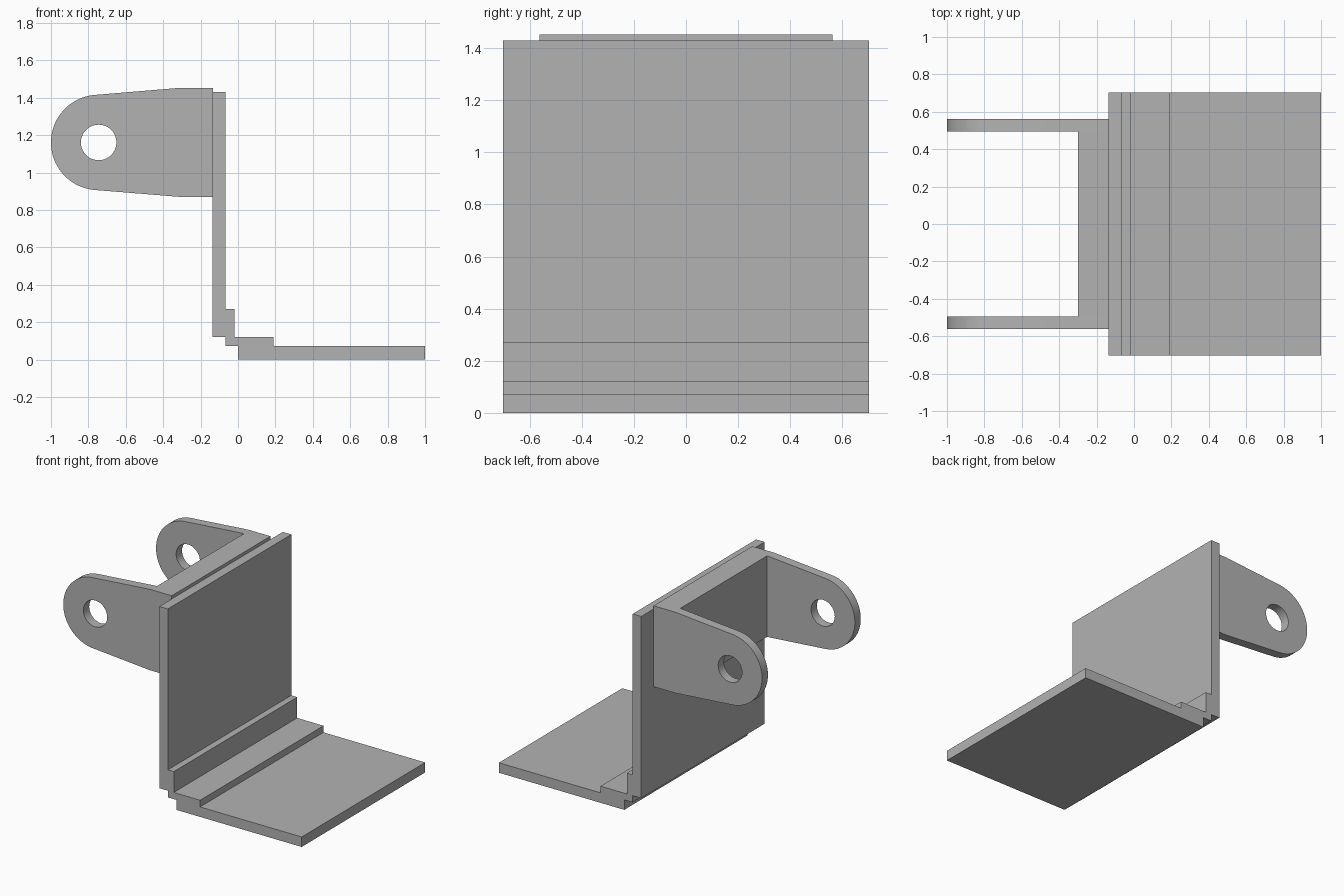
import bpy, bmesh
from math import cos, sin, radians, tau

cube = bpy.data.objects.get("Cube")
if cube:
    bpy.data.objects.remove(cube, do_unlink=True)

grey = bpy.data.materials.new("plain grey")
grey.use_nodes = True
colour = (0.45, 0.45, 0.45, 1)
grey.diffuse_color = colour
grey.node_tree.nodes["Principled BSDF"].inputs["Base Color"].default_value = colour


def prism(name, outline, y0, y1, hole=None):
    """Extrude an (x, z) outline, with an optional hole, from y0 to y1."""
    bm = bmesh.new()
    edges = []
    for loop in [outline] + ([hole] if hole else []):
        verts = [bm.verts.new((x, y0, z)) for x, z in loop]
        edges += [bm.edges.new((a, b)) for a, b in zip(verts, verts[1:] + verts[:1])]
    bmesh.ops.triangle_fill(bm, edges=edges, use_beauty=True)
    grown = bmesh.ops.extrude_face_region(bm, geom=bm.faces[:], use_keep_orig=True)
    moved = [g for g in grown["geom"] if isinstance(g, bmesh.types.BMVert)]
    bmesh.ops.translate(bm, verts=moved, vec=(0, y1 - y0, 0))
    bmesh.ops.recalc_face_normals(bm, faces=bm.faces[:])
    mesh = bpy.data.meshes.new(name)
    bm.to_mesh(mesh)
    bm.free()
    mesh.materials.append(grey)
    obj = bpy.data.objects.new(name, mesh)
    bpy.context.collection.objects.link(obj)
    return obj


def rect(x0, x1, z0, z1):
    return [(x0, z0), (x1, z0), (x1, z1), (x0, z1)]


def arc(cx, cz, r, start, sweep, steps):
    return [(cx + r * cos(start + sweep * i / steps),
             cz + r * sin(start + sweep * i / steps)) for i in range(steps + 1)]


HALF = 0.703        # half width of the plates
ARM_OUT, ARM_IN = 0.562, 0.495
WALL_X = -0.135     # rear face of the upright plate
LOW, HIGH = 0.87, 1.453

# Floor plate, upright plate and the angle strip joining them
prism("base_plate", rect(0, 1, 0, 0.072), -HALF, HALF)
prism("upright_plate", rect(WALL_X, -0.067, 0.12, 1.43), -HALF, HALF)
prism("angle_strip", [(-0.067, 0.072), (0.19, 0.072), (0.19, 0.12),
                      (-0.02, 0.12), (-0.02, 0.27), (-0.067, 0.27)], -HALF, HALF)

# Clevis bracket: web block and two rounded arms with pin holes
prism("bracket_web", rect(-0.3, WALL_X, LOW, HIGH), -ARM_IN, ARM_IN)
cx, cz = -0.745, 1.161
arm = [(WALL_X, LOW), (WALL_X, HIGH), (-0.31, HIGH)]
arm += arc(cx, cz, 0.255, radians(94.5), radians(171), 40)
arm += [(-0.31, LOW)]
pin_hole = arc(cx, cz, 0.095, 0, tau, 40)[:-1]
for name, y0, y1 in (("front_arm", -ARM_OUT, -ARM_IN), ("back_arm", ARM_IN, ARM_OUT)):
    obj = prism(name, arm, y0, y1, pin_hole)
    bpy.ops.object.select_all(action="DESELECT")
    obj.select_set(True)
    bpy.context.view_layer.objects.active = obj
    bpy.ops.object.shade_smooth_by_angle(angle=radians(30))
